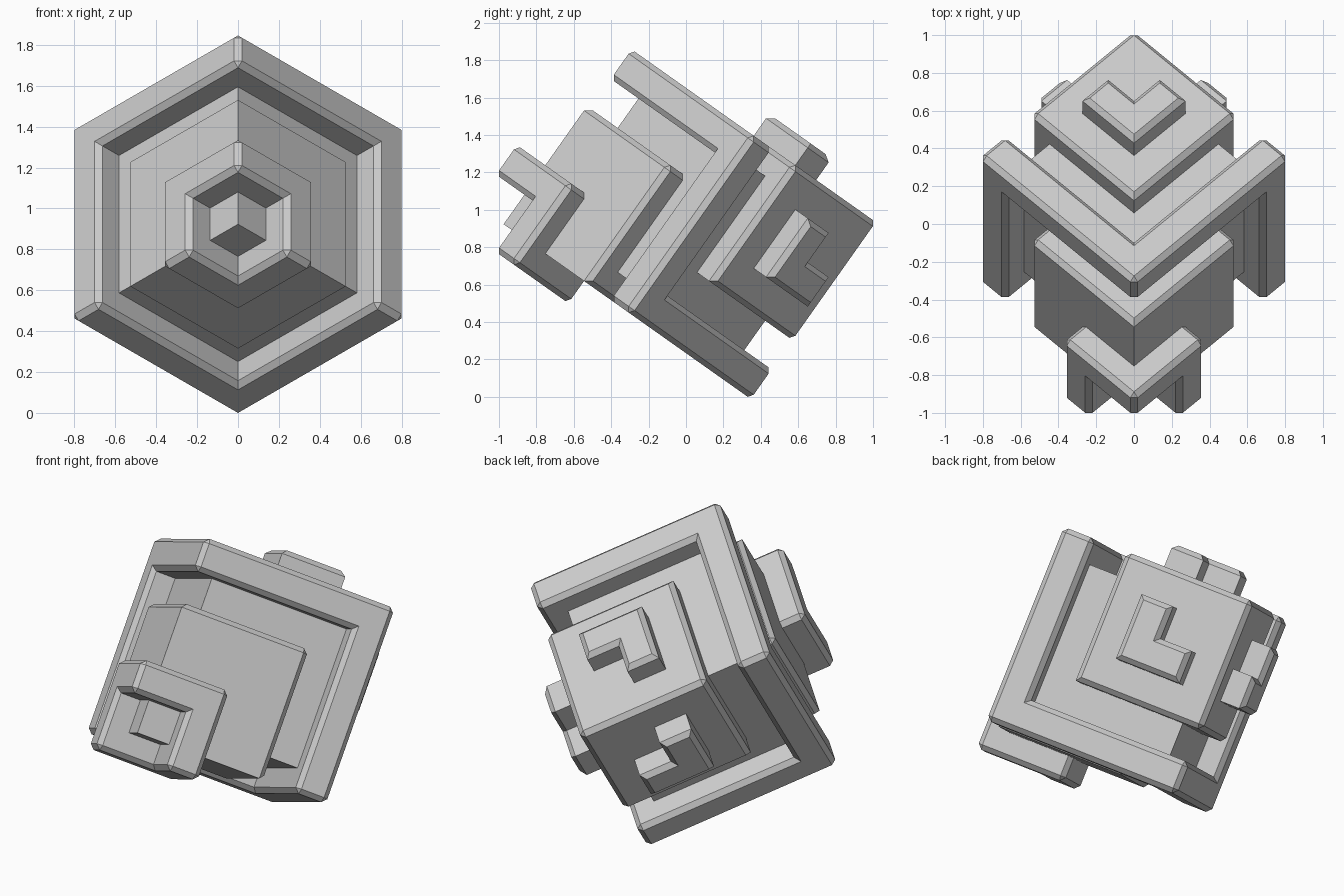
import bpy, bmesh
from math import sqrt
from itertools import product
from mathutils import Matrix, Vector

if "Cube" in bpy.data.objects:
    bpy.data.objects.remove(bpy.data.objects["Cube"])

# Cube axes u, v, w all lean equally towards +y (cube balanced on its diagonal)
Y = 1 / sqrt(3)
U = Vector((0, Y, sqrt(2 / 3)))
V = Vector((sqrt(0.5), Y, -sqrt(1 / 6)))
W = Vector((-sqrt(0.5), Y, -sqrt(1 / 6)))
FRAME = Matrix.Translation((0, 0, 0.923)) @ Matrix((U, V, W)).transposed().to_4x4()

T = 0.193                     # bar thickness, one sixth of the big cube
LO, HI = -0.563, 0.595        # big cube range on each axis
STEP = 0.142                  # relief height of the raised and sunk layers
C = 0.0275                    # chamfer width


def solid(name, grid, filled, chamfer):
    """Outer skin of the filled cells of a 3-axis grid, chamfered on chosen edges."""
    bm = bmesh.new()
    n = [len(g) - 1 for g in grid]
    cells = {c for c in product(*map(range, n)) if filled(c)}
    for c in cells:
        for ax in range(3):
            for side in (0, 1):
                nb = list(c)
                nb[ax] += 2 * side - 1
                if tuple(nb) in cells:
                    continue
                b, d = (ax + 1) % 3, (ax + 2) % 3
                ring = [(0, 0), (1, 0), (1, 1), (0, 1)]
                vs = []
                for i, j in (ring if side else ring[::-1]):
                    k = list(c)
                    k[ax] += side
                    k[b] += i
                    k[d] += j
                    vs.append(bm.verts.new([grid[a][k[a]] for a in range(3)]))
                bm.faces.new(vs)
    bmesh.ops.remove_doubles(bm, verts=bm.verts[:], dist=1e-5)
    bmesh.ops.dissolve_limit(bm, angle_limit=0.02, verts=bm.verts[:], edges=bm.edges[:])
    bm.normal_update()
    edges = [e for e in bm.edges if e.is_convex and chamfer(e)]
    if edges:
        bmesh.ops.bevel(bm, geom=edges, offset=C, offset_type='OFFSET',
                        segments=1, profile=0.5, affect='EDGES')
    me = bpy.data.meshes.new(name)
    bm.to_mesh(me)
    bm.free()
    ob = bpy.data.objects.new(name, me)
    ob.matrix_world = FRAME
    bpy.context.collection.objects.link(ob)
    return ob


def ring(name, lo, hi):
    # six cube edges that form a zigzag hexagon around the diagonal
    g = [lo, lo + T, hi - T, hi]
    solid(name, [g] * 3, lambda c: min(c) == 0 and max(c) == 2, lambda e: True)


def block(name, lo, hi, chamfered=True):
    # edges meeting two low sides stay sharp
    def pick(e):
        m = (e.verts[0].co + e.verts[1].co) / 2
        return chamfered and sum(x < lo + 1e-3 for x in m) < 2
    solid(name, [[lo, hi]] * 3, lambda c: True, pick)


ring("large_edge_frame", LO, HI)
block("core_cube", LO + STEP, HI - STEP + 0.002, False)
block("front_block", LO, LO + 4 * T)
block("back_block", LO + 2 * T, HI)
ring("small_front_frame", LO - STEP - 0.003, LO + 2 * T)

# Raised L plate on each outer face of the back block
base, top = HI - 0.1, HI + STEP
arm = [LO + 3 * T, LO + 4 * T, LO + 5 * T]
for ax, label in enumerate(("top", "right", "left")):
    grid = [arm] * 3
    grid[ax] = [base, top]
    solid(f"{label}_corner_plate", grid,
          lambda c: sum(c) < 2,
          lambda e, a=ax: all(v.co[a] > top - 1e-3 for v in e.verts))
